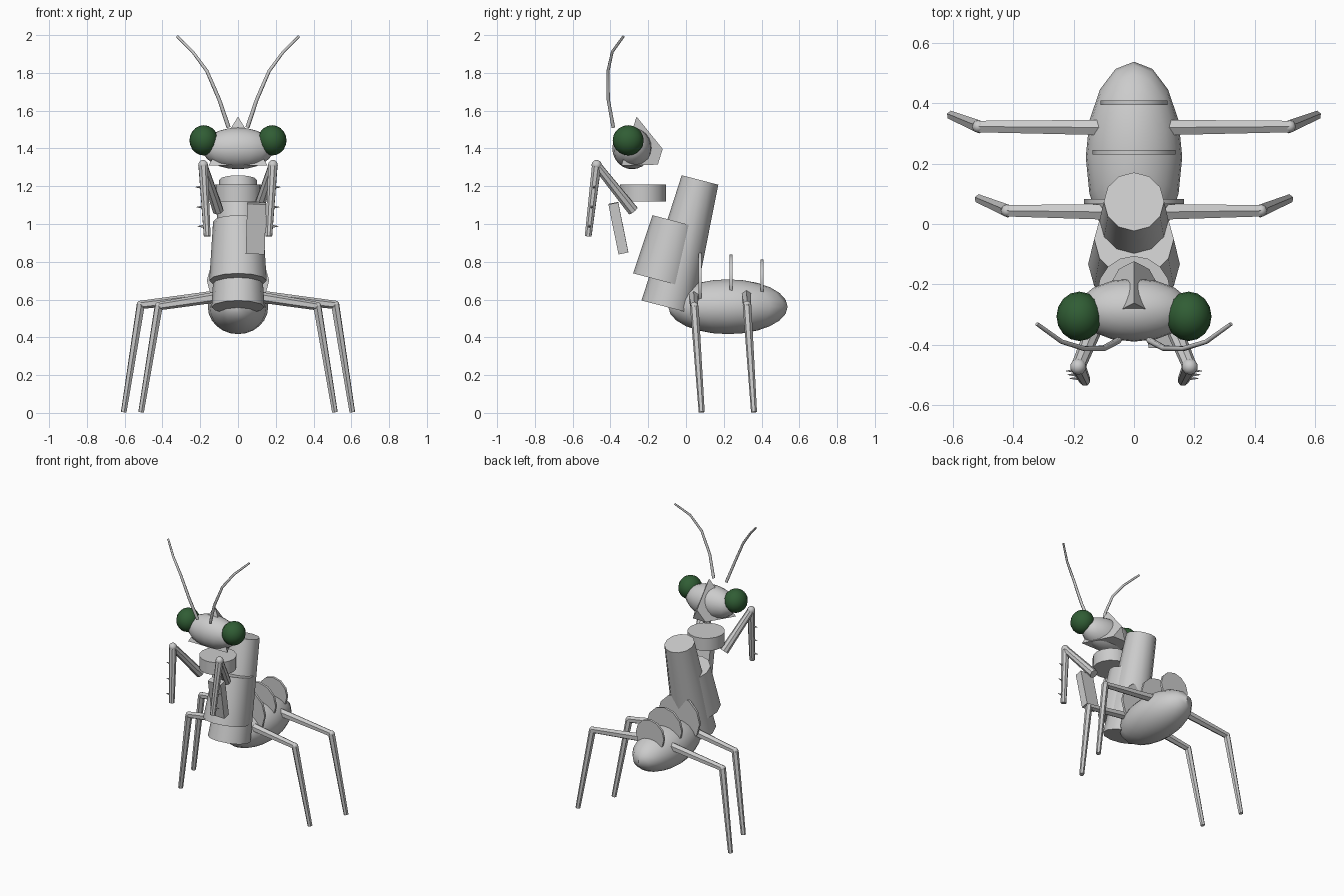
import bpy, math
from mathutils import Vector

if "Cube" in bpy.data.objects:
    bpy.data.objects.remove(bpy.data.objects["Cube"])


def finish(name, smooth=True):
    ob = bpy.context.object
    ob.name = name
    if smooth:
        bpy.ops.object.shade_smooth_by_angle(angle=math.radians(40))
    return ob


def ball(name, loc, radii, seg=16, rings=12):
    bpy.ops.mesh.primitive_uv_sphere_add(segments=seg, ring_count=rings, radius=1, location=loc)
    bpy.context.object.scale = radii
    bpy.ops.object.transform_apply(location=False, rotation=False, scale=True)
    return finish(name)


def rod(name, a, b, r1, r2, sides=6):
    a, b = Vector(a), Vector(b)
    d = b - a
    bpy.ops.mesh.primitive_cone_add(vertices=sides, radius1=r1, radius2=r2, depth=d.length,
                                    location=(a + b) / 2,
                                    rotation=d.to_track_quat('Z', 'Y').to_euler())
    return finish(name)


green = bpy.data.materials.new("eye_green")
green.diffuse_color = (0.03, 0.11, 0.035, 1)
green.use_nodes = True
green.node_tree.nodes["Principled BSDF"].inputs["Base Color"].default_value = green.diffuse_color

# Abdomen with upright plates
ball("abdomen", (0, 0.222, 0.562), (0.16, 0.316, 0.145))
for i, (y, r) in enumerate([(0.075, 0.165), (0.238, 0.138), (0.402, 0.111)]):
    rod(f"abdomen_plate_{i}", (0, y - 0.008, 0.70), (0, y + 0.008, 0.70), r, r, 12)

# Leaning thorax, front shell and collar
rod("thorax", (0, -0.10, 0.56), (0, 0.074, 1.233), 0.14, 0.10, 12)
rod("thorax_shell", (0, -0.133, 0.70), (0, -0.05, 1.013), 0.152, 0.132, 12)
rod("collar", (0, -0.228, 1.12), (0, -0.228, 1.21), 0.122, 0.122, 16)

# Head with tapered three-sided wedge behind it
ball("head", (0, -0.285, 1.40), (0.19, 0.105, 0.11))
tilt = 0.3
bpy.ops.mesh.primitive_cone_add(vertices=3, radius1=0.181, radius2=0.058, depth=0.183,
                                location=(0, -0.228, 1.369),
                                rotation=(-math.pi / 2 - tilt, 0, 0))
wedge = finish("head_wedge", False)
# keep one corner of the triangle at the top
bpy.context.view_layer.update()
top = max((wedge.matrix_world @ v.co for v in wedge.data.vertices), key=lambda p: p.z)
if abs(top.x) > 0.01:
    wedge.rotation_euler.rotate_axis('Z', math.pi)

# Single hanging block in front of the chest
bpy.ops.mesh.primitive_cube_add(size=1, location=(0.095, -0.358, 0.978), rotation=(0.2, 0.03, 0))
bpy.context.object.scale = (0.10, 0.053, 0.27)
finish("chest_block", False)

for s, side in ((-1, "left"), (1, "right")):
    # Eyes
    eye = ball(f"{side}_eye", (s * 0.181, -0.306, 1.443), (0.076, 0.082, 0.08), 16, 10)
    eye.data.materials.append(green)

    # Antennae
    cu = bpy.data.curves.new(f"{side}_antenna", 'CURVE')
    cu.dimensions = '3D'
    cu.bevel_depth = 0.011
    cu.bevel_resolution = 1
    cu.use_fill_caps = True
    pts = [(0.05, -0.385, 1.512), (0.10, -0.412, 1.66), (0.165, -0.413, 1.81),
           (0.24, -0.39, 1.912), (0.322, -0.331, 1.993)]
    sp = cu.splines.new('POLY')
    sp.points.add(len(pts) - 1)
    for i, (p, (x, y, z)) in enumerate(zip(sp.points, pts)):
        p.co = (s * x, y, z, 1)
        p.radius = 1 - 0.1 * i
    bpy.context.collection.objects.link(bpy.data.objects.new(f"{side}_antenna", cu))

    # Folded grasping arms with spines
    shoulder = Vector((s * 0.105, -0.28, 1.07))
    elbow = Vector((s * 0.185, -0.473, 1.312))
    tip = Vector((s * 0.163, -0.518, 0.935))
    rod(f"{side}_upper_arm", shoulder, elbow, 0.03, 0.024, 8)
    rod(f"{side}_forearm", elbow, tip, 0.026, 0.019, 8)
    ball(f"{side}_elbow", elbow, (0.027,) * 3, 10, 8)
    for i, t in enumerate((0.31, 0.59, 0.86)):
        p = elbow.lerp(tip, t) + Vector((s * 0.012, 0, 0))
        rod(f"{side}_spine_{i}", p, p + Vector((s * 0.036, 0, 0)), 0.009, 0.001)

    # Walking legs
    for part, hip, knee, foot in (
            ("middle", (0.10, 0.04, 0.615), (0.42, 0.044, 0.565), (0.513, 0.083, 0.004)),
            ("rear", (0.11, 0.32, 0.62), (0.515, 0.323, 0.572), (0.605, 0.36, 0.004))):
        h, k, f = (Vector((s * x, y, z)) for x, y, z in (hip, knee, foot))
        rod(f"{side}_{part}_thigh", h, k, 0.029, 0.022)
        rod(f"{side}_{part}_shin", k, f, 0.023, 0.016)
        ball(f"{side}_{part}_knee", k, (0.022,) * 3, 8, 6)
